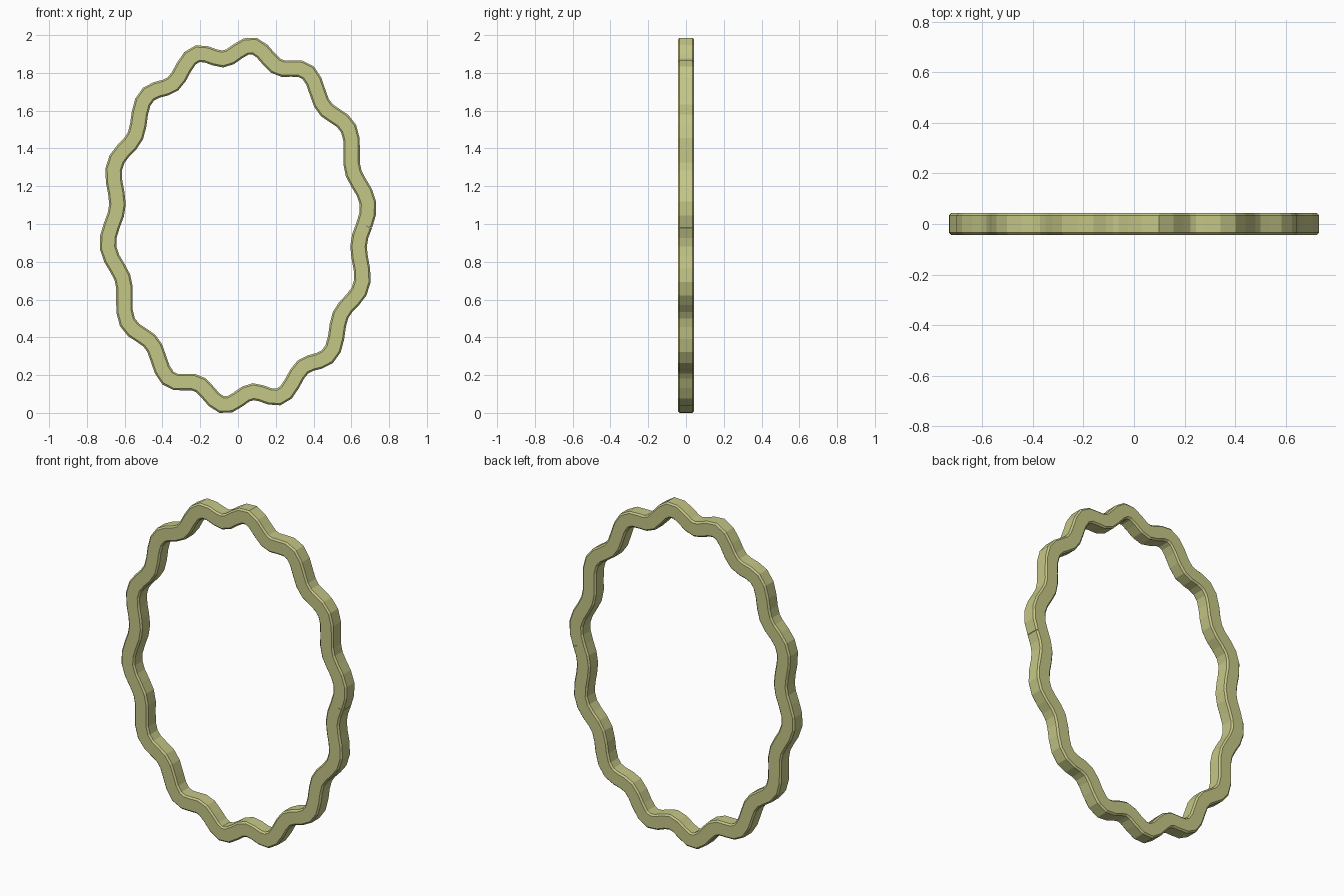
import bpy, bmesh
from math import sin, cos, pi
from mathutils import Vector

if "Cube" in bpy.data.objects:
    bpy.data.objects.remove(bpy.data.objects["Cube"])

RX, RZ = 0.668, 0.922     # oval radii of the centre line
WAVES, AMP = 14, 0.038    # ripples around the oval
STEPS = 100
H, C = 0.0435, 0.009      # half thickness, chamfer

# chamfered square cross-section: (outward, depth)
section = [(H, -H + C), (H, H - C), (H - C, H), (-H + C, H),
           (-H, H - C), (-H, -H + C), (-H + C, -H), (H - C, -H)]


def centre(i):
    t = 2 * pi * i / STEPS
    k = 1 + AMP * sin(WAVES * t)
    return Vector((RX * k * cos(t), 0, 1 + RZ * k * sin(t)))


# sweep the section along the rippled oval, with the two ends meeting at the right
bm = bmesh.new()
rings = []
for i in range(STEPS + 1):
    p = centre(i)
    a = (centre(min(i + 1, STEPS)) - p).normalized()
    b = (p - centre(max(i - 1, 0))).normalized()
    tan = (a + b).normalized()
    out = Vector((tan.z, 0, -tan.x))
    miter = 1 / max(0.7, tan.dot(a if i < STEPS else b))
    rings.append([bm.verts.new(p + out * u * miter + Vector((0, v, 0)))
                  for u, v in section])
n = len(section)
for r, s in zip(rings, rings[1:]):
    for j in range(n):
        bm.faces.new((r[j], r[(j + 1) % n], s[(j + 1) % n], s[j]))
bm.faces.new(rings[0])
bm.faces.new(rings[-1][::-1])
bmesh.ops.recalc_face_normals(bm, faces=bm.faces)

# stand on the floor
low = min(v.co.z for v in bm.verts)
bmesh.ops.translate(bm, verts=bm.verts, vec=(0, 0, -low))

mesh = bpy.data.meshes.new("wavy_oval_frame")
bm.to_mesh(mesh)
bm.free()
frame = bpy.data.objects.new("wavy_oval_frame", mesh)
bpy.context.collection.objects.link(frame)

mat = bpy.data.materials.new("olive")
mat.diffuse_color = (0.56, 0.57, 0.24, 1)
mat.use_nodes = True
mat.node_tree.nodes["Principled BSDF"].inputs["Base Color"].default_value = mat.diffuse_color
mesh.materials.append(mat)
